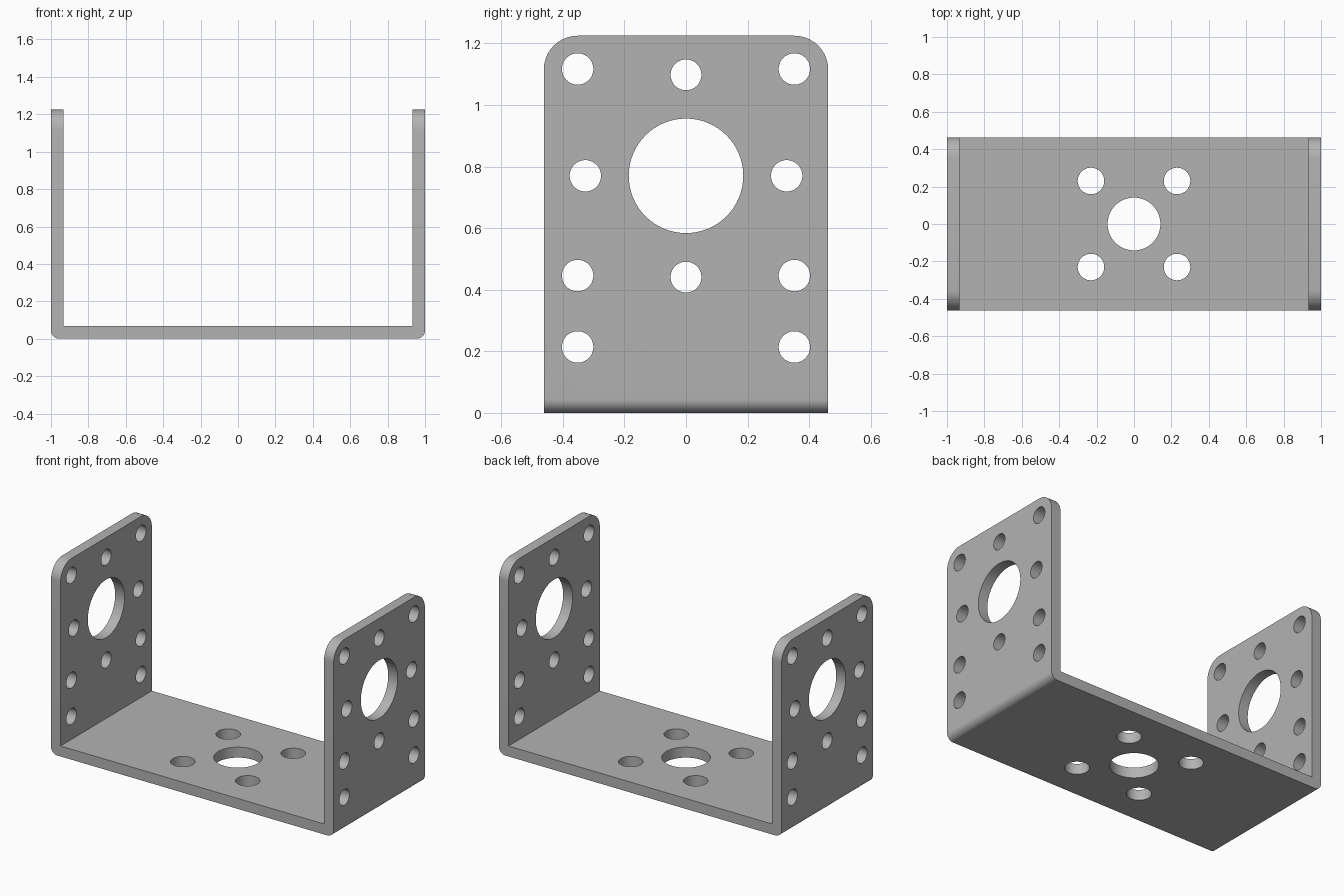
import bpy, bmesh, math
from mathutils import Matrix

cube = bpy.data.objects.get("Cube")
if cube:
    bpy.data.objects.remove(cube, do_unlink=True)

HALF_X, HALF_Y, HEIGHT, THICK = 1.0, 0.462, 1.225, 0.067
BEND, CORNER = 0.045, 0.11

steel = bpy.data.materials.new("grey steel")
steel.use_nodes = True
colour = (0.45, 0.45, 0.45, 1)
steel.diffuse_color = colour
steel.node_tree.nodes["Principled BSDF"].inputs["Base Color"].default_value = colour


def make_object(name, bm):
    bmesh.ops.recalc_face_normals(bm, faces=bm.faces)
    mesh = bpy.data.meshes.new(name)
    bm.to_mesh(mesh)
    bm.free()
    mesh.materials.append(steel)
    obj = bpy.data.objects.new(name, mesh)
    bpy.context.collection.objects.link(obj)
    return obj


def round_edges(bm, radius, rule):
    edges = [e for e in bm.edges if rule(*[v.co for v in e.verts])]
    bmesh.ops.bevel(bm, geom=edges, offset=radius, segments=10,
                    profile=0.5, affect='EDGES')


# U-shaped sheet, extruded front to back
bm = bmesh.new()
inner = HALF_X - THICK
half = [(HALF_X, 0), (HALF_X, HEIGHT), (inner, HEIGHT), (inner, THICK)]
outline = half + [(-x, z) for x, z in reversed(half)]
face = bm.faces.new([bm.verts.new((x, -HALF_Y, z)) for x, z in outline])
extruded = bmesh.ops.extrude_face_region(bm, geom=[face], use_keep_orig=True)
new_verts = [g for g in extruded["geom"] if isinstance(g, bmesh.types.BMVert)]
bmesh.ops.translate(bm, verts=new_verts, vec=(0, 2 * HALF_Y, 0))
bmesh.ops.recalc_face_normals(bm, faces=bm.faces)

# Rounded bends below and rounded flange corners above
round_edges(bm, BEND, lambda a, b: a.z < 0.01 and b.z < 0.01
            and abs(a.y - b.y) > HALF_Y)
round_edges(bm, CORNER, lambda a, b: min(a.z, b.z) > HEIGHT - 0.01
            and abs(a.y - b.y) < 0.01 and abs(a.x - b.x) < 0.1)
bracket = make_object("bracket", bm)


# Hole cutters
def drill(bm, radius, matrix, depth):
    bmesh.ops.create_cone(bm, cap_ends=True, segments=64, radius1=radius,
                          radius2=radius, depth=depth, matrix=matrix)


wall = bmesh.new()
side_holes = [(0, 0.77, 0.186), (0, 1.098, 0.05), (0, 0.441, 0.05)]
for y, z in [(0.352, 1.117), (0.327, 0.77), (0.352, 0.446), (0.352, 0.214)]:
    side_holes += [(y, z, 0.051), (-y, z, 0.051)]
for side in (-1, 1):
    for y, z, radius in side_holes:
        place = Matrix.Translation((side * (HALF_X - THICK / 2), y, z))
        drill(wall, radius, place @ Matrix.Rotation(math.pi / 2, 4, 'Y'), 0.2)

base_holes = [(0, 0, 0.141)]
base_holes += [(0.23 * i, 0.23 * j, 0.071) for i in (-1, 1) for j in (-1, 1)]
for x, y, radius in base_holes:
    drill(wall, radius, Matrix.Translation((x, y, THICK / 2)), 0.2)
cutter = make_object("hole_cutter", wall)
cutter.hide_render = True

# Cut the holes, then shade the bends smooth
cut = bracket.modifiers.new("holes", 'BOOLEAN')
cut.operation, cut.solver, cut.object = 'DIFFERENCE', 'EXACT', cutter
bpy.ops.object.select_all(action='DESELECT')
bracket.select_set(True)
bpy.context.view_layer.objects.active = bracket
bpy.ops.object.modifier_apply(modifier=cut.name)
bpy.data.objects.remove(cutter, do_unlink=True)
bpy.ops.object.shade_smooth_by_angle(angle=math.radians(30))
